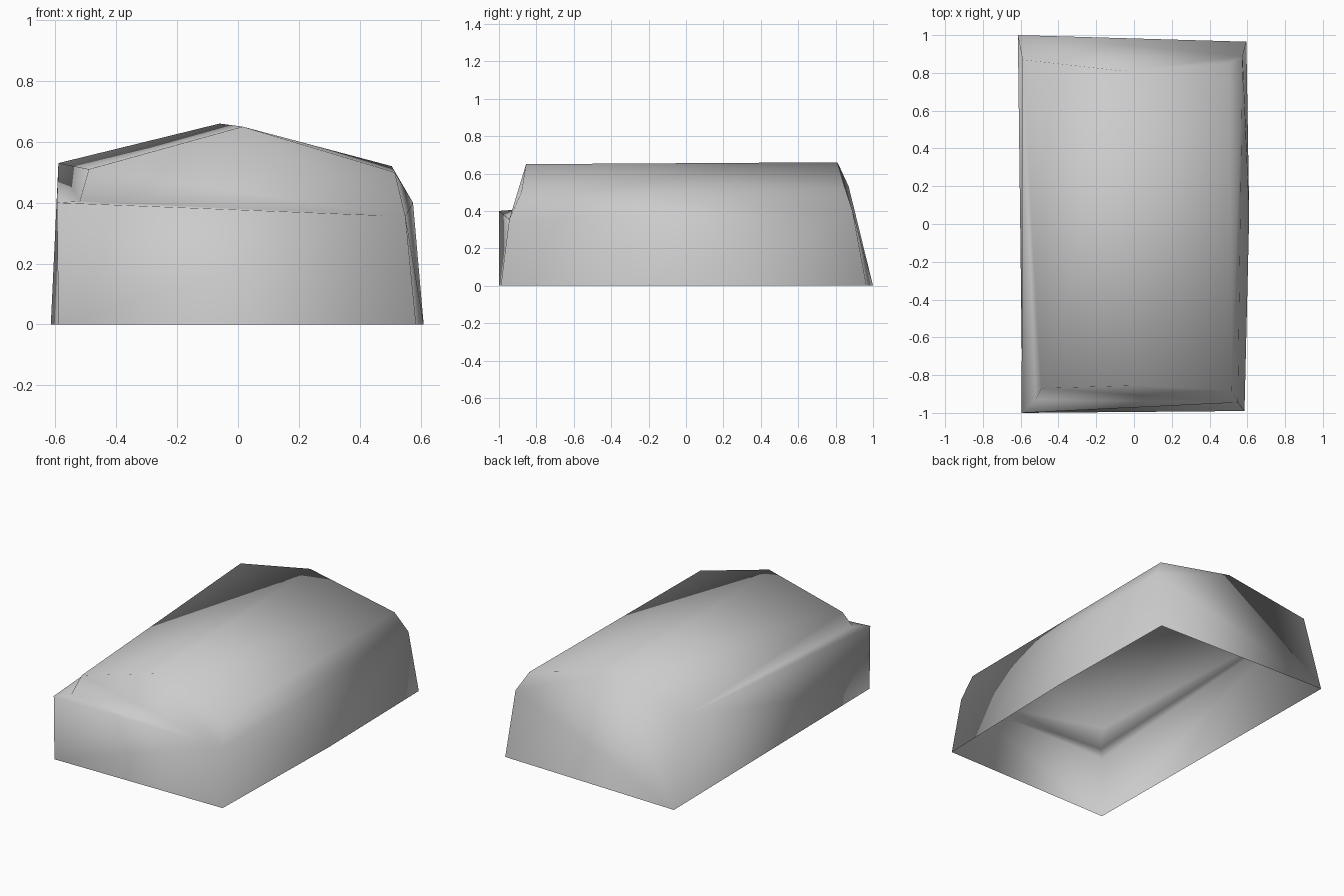
import bpy
import bmesh

old_cube = bpy.data.objects.get("Cube")
if old_cube:
    bpy.data.objects.remove(old_cube, do_unlink=True)

# One plain grey for the whole shell
grey = bpy.data.materials.new("plain_grey")
grey.use_nodes = True
colour = (0.6, 0.6, 0.6, 1.0)
grey.diffuse_color = colour
for node in grey.node_tree.nodes:
    if node.type == "BSDF_PRINCIPLED":
        node.inputs["Base Color"].default_value = colour

# Corner points of the slightly irregular hollow shell
corners = {
    # front wall and its narrow ledge
    "front_base_a": (-0.59, -1.0, 0),
    "front_base_b": (0.585, -0.99, 0),
    "ledge_outer": (-0.595, -1.0, 0.40),
    "ledge_inner": (-0.52, -0.93, 0.405),
    # front roof outline
    "front_eave_a": (-0.49, -0.87, 0.51),
    "front_ridge": (0.015, -0.855, 0.65),
    "front_shoulder": (0.515, -0.88, 0.50),
    "front_eave_b": (0.55, -0.945, 0.355),
    # rear roof outline and base
    "back_eave_a": (-0.59, 0.87, 0.53),
    "back_ridge": (-0.06, 0.81, 0.66),
    "back_shoulder": (0.505, 0.85, 0.52),
    "back_eave_b": (0.575, 0.89, 0.40),
    "back_base_a": (-0.615, 1.0, 0),
    "back_base_b": (0.595, 0.965, 0),
    "side_base_middle": (0.61, 0.05, 0),
}

# Panels, each listed by the corners around it; the underside stays open
panels = [
    # front wall, ledge and sloping gable
    "front_base_a front_base_b front_eave_b ledge_outer",
    "ledge_outer front_eave_b ledge_inner",
    "ledge_inner front_eave_b front_shoulder front_ridge front_eave_a",
    # side with the tapering ledge
    "front_base_a ledge_outer back_eave_a back_base_a",
    "ledge_outer ledge_inner back_eave_a",
    "ledge_inner front_eave_a back_eave_a",
    # roof
    "front_eave_a front_ridge back_ridge back_eave_a",
    "front_ridge front_shoulder back_shoulder back_ridge",
    "front_shoulder front_eave_b back_eave_b back_shoulder",
    # opposite side, bowed outward at the base
    "front_eave_b front_base_b side_base_middle",
    "front_eave_b side_base_middle back_eave_b",
    "back_eave_b side_base_middle back_base_b",
    # back wall
    "back_base_b back_base_a back_eave_a back_ridge back_shoulder back_eave_b",
]

bm = bmesh.new()
verts = {name: bm.verts.new(point) for name, point in corners.items()}
for panel in panels:
    face = bm.faces.new([verts[name] for name in panel.split()])
    face.smooth = True
bmesh.ops.recalc_face_normals(bm, faces=bm.faces[:])

# Make sure the skin faces outward
bm.normal_update()
bm.faces.ensure_lookup_table()
if bm.faces[0].normal.y > 0:
    bmesh.ops.reverse_faces(bm, faces=bm.faces[:])

# Soft shading runs over every edge
mesh = bpy.data.meshes.new("hollow_shell")
bm.to_mesh(mesh)
bm.free()
mesh.materials.append(grey)
shell = bpy.data.objects.new("hollow_shell", mesh)
bpy.context.collection.objects.link(shell)
